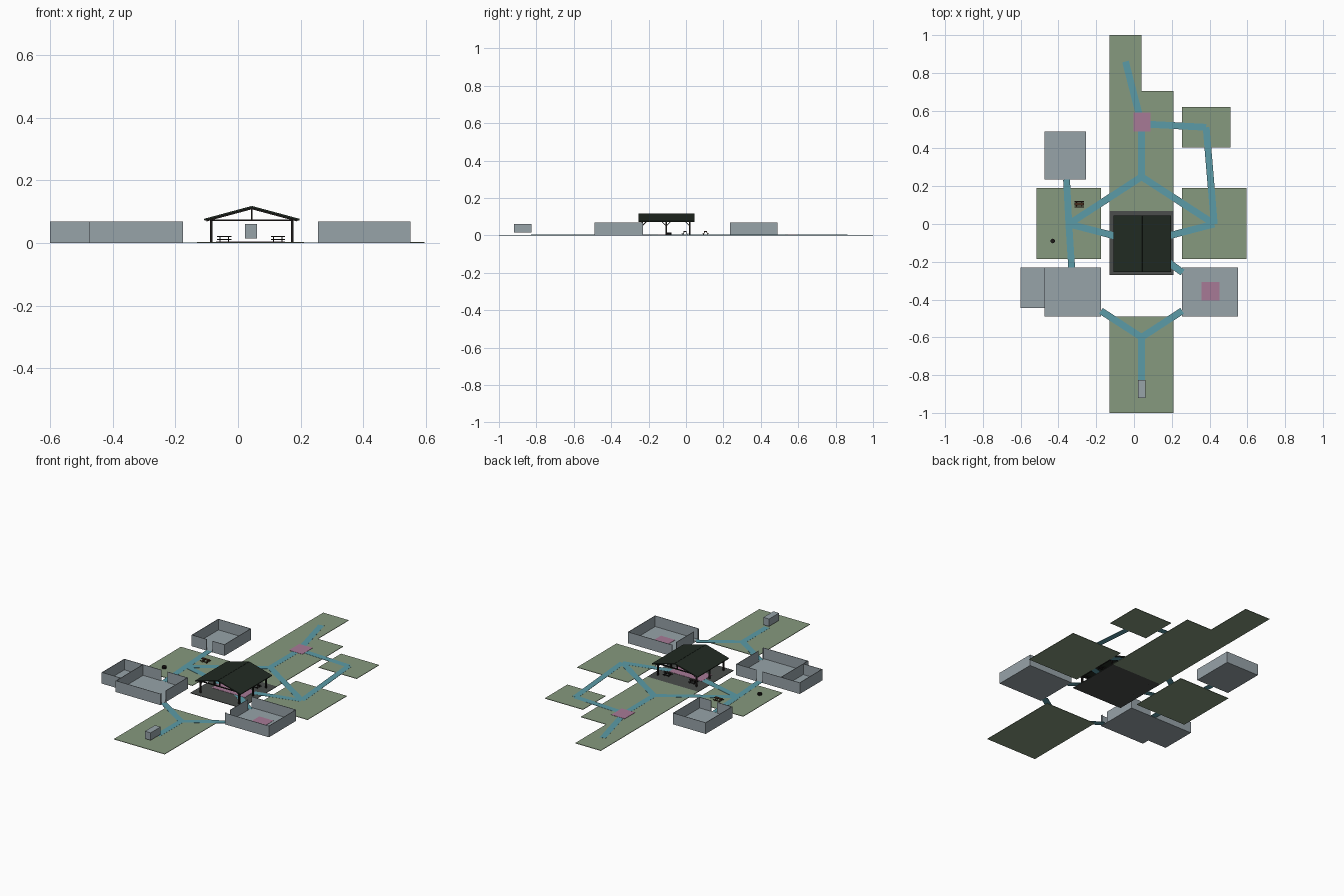
import bpy, bmesh, math
from mathutils import Vector, Matrix

if "Cube" in bpy.data.objects:
    bpy.data.objects.remove(bpy.data.objects["Cube"])


def material(name, rgb):
    m = bpy.data.materials.new(name)
    m.diffuse_color = (*rgb, 1)
    m.use_nodes = True
    m.node_tree.nodes["Principled BSDF"].inputs["Base Color"].default_value = m.diffuse_color
    return m


GREEN = material("lawn green", (0.24, 0.32, 0.21))
TEAL = material("path teal", (0.105, 0.33, 0.39))
PINK = material("marker pink", (0.39, 0.195, 0.305))
GREY = material("wall grey", (0.31, 0.366, 0.397))
DARK = material("floor charcoal", (0.069, 0.076, 0.072))
ROOF = material("roof dark green", (0.015, 0.023, 0.016))
BLACK = material("timber black", (0.012, 0.01, 0.009))
BROWN = material("bench brown", (0.06, 0.025, 0.012))


def build(name, mat, blocks):
    """One object out of (matrix) unit cubes."""
    bm = bmesh.new()
    for mx in blocks:
        bmesh.ops.create_cube(bm, size=1, matrix=mx)
    me = bpy.data.meshes.new(name)
    bm.to_mesh(me)
    bm.free()
    me.materials.append(mat)
    ob = bpy.data.objects.new(name, me)
    bpy.context.collection.objects.link(ob)
    return ob


def box(x0, x1, y0, y1, z0, z1):
    c = Vector(((x0 + x1) / 2, (y0 + y1) / 2, (z0 + z1) / 2))
    return Matrix.Translation(c) @ Matrix.Diagonal((x1 - x0, y1 - y0, z1 - z0, 1))


def bar(a, b, w, h):
    """Block from point a to point b, w wide and h deep."""
    a, b = Vector(a), Vector(b)
    d = b - a
    x = d.normalized()
    up = Vector((0, 0, 1)) if abs(x.z) < 0.99 else Vector((0, 1, 0))
    y = up.cross(x).normalized()
    rot = Matrix((x, y, x.cross(y))).transposed().to_4x4()
    return Matrix.Translation((a + b) / 2) @ rot @ Matrix.Diagonal((d.length, w, h, 1))


G = 0.003  # ground thickness
H = 0.068  # wall height
CX = 0.04  # centre line of the site

# Lawns
lawns = {
    "back_lawn": (-0.13, 0.21, 0.07, 0.705),
    "back_lawn_strip": (-0.13, 0.04, 0.705, 1.0),
    "front_lawn": (-0.13, 0.21, -1.0, -0.49),
    "left_lawn": (-0.515, -0.175, -0.185, 0.19),
    "right_lawn": (0.255, 0.595, -0.185, 0.19),
    "far_right_lawn": (0.255, 0.51, 0.405, 0.62),
}
for name, r in lawns.items():
    build(name, GREEN, [box(*r, 0, G)])
build("pavilion_floor", DARK, [box(-0.13, 0.21, -0.27, 0.07, 0, G)])


# Open-topped rooms; doors are (side, position) gaps
def room(name, x0, x1, y0, y1, doors=(), skip=""):
    build(name + "_floor", GREY, [box(x0, x1, y0, y1, 0, G)])
    t, gap, walls = 0.003, 0.02, []
    for side in "lrfb":
        if side in skip:
            continue
        lo, hi = (y0, y1) if side in "lr" else (x0, x1)
        cuts = sorted(p for s, p in doors if s == side)
        edges = [lo] + [e for p in cuts for e in (p - gap, p + gap)] + [hi]
        for a, b in zip(edges[::2], edges[1::2]):
            if b - a < 0.002:
                continue
            walls.append({"l": lambda: box(x0, x0 + t, a, b, 0, H),
                          "r": lambda: box(x1 - t, x1, a, b, 0, H),
                          "f": lambda: box(a, b, y0, y0 + t, 0, H),
                          "b": lambda: box(a, b, y1 - t, y1, 0, H)}[side]())
    build(name + "_walls", GREY, walls)


room("back_left_room", -0.475, -0.255, 0.235, 0.49, [("f", -0.355)])
room("front_left_room", -0.475, -0.175, -0.49, -0.23, [("b", -0.33), ("r", -0.46)])
room("side_room", -0.6, -0.475, -0.445, -0.23, skip="r")
room("front_right_room", 0.255, 0.55, -0.49, -0.23, [("l", -0.255), ("l", -0.46)])

# Raised cabinet on the front lawn
build("cabinet", GREY, [box(0.022, 0.06, -0.92, -0.825, 0.015, 0.06)])

# Paths joining the areas
routes = [
    ((-0.175, -0.46), (CX, -0.6)), ((0.255, -0.46), (CX, -0.6)),
    ((CX, -0.6), (CX, -0.83)),
    ((-0.33, -0.23), (-0.345, 0)), ((-0.345, 0), (-0.357, 0.235)),
    ((-0.345, 0), (CX, -0.1)), ((0.425, 0), (CX, -0.1)),
    ((-0.345, 0), (CX, 0.25)), ((0.425, 0), (CX, 0.25)),
    ((CX, -0.1), (0.257, -0.257)), ((CX, 0.25), (CX, 0.53)),
    ((CX, 0.53), (0.382, 0.512)), ((0.382, 0.512), (0.425, 0)),
    ((CX, 0.53), (-0.045, 0.86)),
]
build("paths", TEAL, [bar((*a, 0.0027), (*b, 0.0027), 0.036, 0.0016) for a, b in routes])

# Pink markers
for name, x, y, w in (("back_marker", 0.042, 0.54, 0.09),
                      ("room_marker", 0.404, -0.356, 0.095),
                      ("pavilion_marker", CX, -0.1, 0.22)):
    build(name, PINK, [box(x - w / 2, x + w / 2, y - 0.05, y + 0.05, G, G + 0.0015)])

# Pavilion roof: two slabs with the ridge running front to back
RX, RIDGE, EAVE = 0.044, 0.117, 0.076
build("roof", ROOF, [bar((RX, -0.105, RIDGE - 0.002), (RX + s * 0.152, -0.105, EAVE - 0.002), 0.3, 0.006)
                     for s in (-1, 1)])

# Posts, trusses, beams and knee braces
frame = []
rows = (-0.235, -0.105, 0.02)
for y in rows:
    frame.append(bar((RX - 0.13, y, 0.073), (RX + 0.13, y, 0.073), 0.006, 0.005))
    frame.append(box(RX - 0.003, RX + 0.003, y - 0.003, y + 0.003, 0.073, 0.112))
    for s in (-1, 1):
        x = RX + s * 0.129
        frame.append(box(x - 0.004, x + 0.004, y - 0.004, y + 0.004, 0, 0.078))
        frame.append(bar((RX, y, 0.11), (RX + s * 0.145, y, 0.071), 0.006, 0.005))
        for k in (-1, 1):
            if rows[0] <= y + k * 0.02 <= rows[-1]:
                frame.append(bar((x, y, 0.05), (x, y + k * 0.022, 0.072), 0.004, 0.004))
for s in (-1, 1):
    x = RX + s * 0.129
    frame.append(box(x - 0.003, x + 0.003, -0.25, 0.04, 0.07, 0.076))
build("pavilion_frame", BLACK, frame)


# Picnic tables: top, two benches and splayed legs
def table(name, x, y, mat, long=0.045, wide=0.016):
    parts = [box(x - long / 2, x + long / 2, y - wide / 2, y + wide / 2, 0.019, 0.022)]
    for s in (-1, 1):
        parts.append(box(x - long / 2, x + long / 2, y + s * 0.015 - 0.003, y + s * 0.015 + 0.003, 0.010, 0.0125))
        for k in (-1, 1):
            parts.append(bar((x + k * long * 0.3, y + s * 0.004, 0.02),
                             (x + k * long * 0.3, y + s * 0.013, 0.002), 0.003, 0.003))
    for k in (-1, 1):
        parts.append(bar((x + k * long * 0.3, y - 0.015, 0.01), (x + k * long * 0.3, y + 0.015, 0.01), 0.003, 0.002))
    build(name, mat, parts)


table("left_table", -0.044, -0.005, BLACK)
table("right_table", 0.127, -0.005, BLACK)
table("lawn_table", -0.29, 0.105, BROWN, 0.048)

# Small fire bowl on the left lawn
bpy.ops.mesh.primitive_cylinder_add(vertices=10, radius=0.012, depth=0.014, location=(-0.43, -0.09, 0.009))
bowl = bpy.context.object
bowl.name = "fire_bowl"
bowl.data.materials.append(BLACK)
